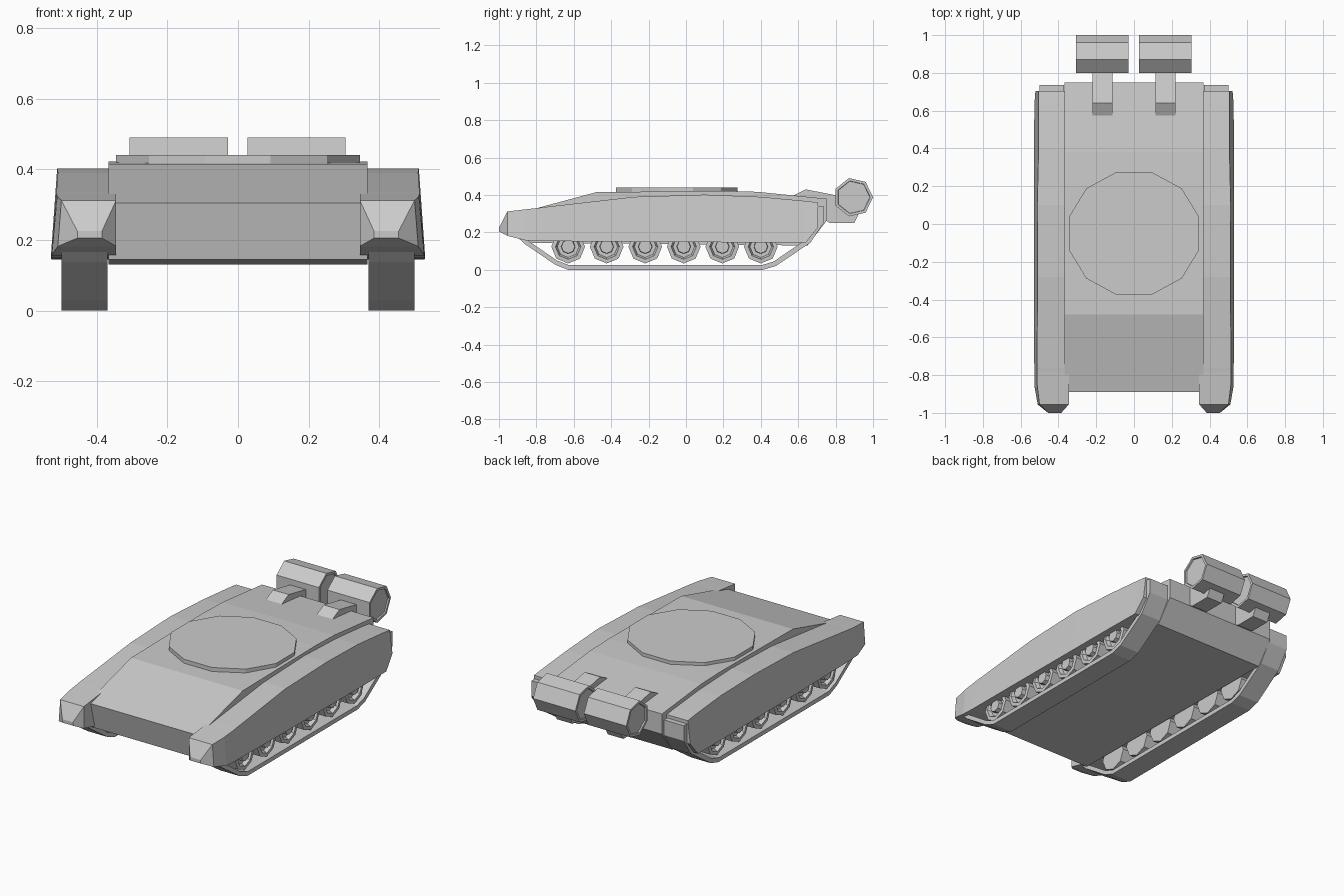
import bpy, bmesh, math

if "Cube" in bpy.data.objects:
    bpy.data.objects.remove(bpy.data.objects["Cube"])

def make(name, verts, faces):
    me = bpy.data.meshes.new(name)
    me.from_pydata(verts, [], faces)
    bm = bmesh.new()
    bm.from_mesh(me)
    bmesh.ops.recalc_face_normals(bm, faces=bm.faces)
    bm.to_mesh(me)
    bm.free()
    ob = bpy.data.objects.new(name, me)
    bpy.context.collection.objects.link(ob)
    return ob

def loft(name, rings):
    """Skin a list of equal-length point rings and cap both ends."""
    n = len(rings[0])
    verts = [p for r in rings for p in r]
    faces = [(k*n + i, k*n + (i+1) % n, (k+1)*n + (i+1) % n, (k+1)*n + i)
             for k in range(len(rings) - 1) for i in range(n)]
    faces += [tuple(range(n)), tuple(range(len(verts) - n, len(verts)))]
    return make(name, verts, faces)

def extrude_x(name, profile, x0, x1):
    return loft(name, [[(x, y, z) for y, z in profile] for x in (x0, x1)])

def lathe_x(name, steps, y, z, sides):
    """Stack polygons along x; steps are (x, radius)."""
    return loft(name, [[(x, y + r*math.cos(2*math.pi*i/sides), z + r*math.sin(2*math.pi*i/sides))
                        for i in range(sides)] for x, r in steps])

# Central hull
hull = [(-.89, .305), (-.48, .415), (.2, .422), (.38, .417), (.75, .38),
        (.75, .26), (.65, .13), (-.85, .145)]
extrude_x("hull", hull, -.367, .367)

# Twelve-sided turret ring
ring = []
for z in (.40, .44):
    ring.append([(.357*math.cos(a), -.05 + .337*math.sin(a), z)
                 for a in [math.radians(15 + 30*i) for i in range(12)]])
loft("turret_ring", ring)

# Fender sections: y, inner x, outer bottom x, outer top x, bottom z, top z
sections = [(-1.0, .385, .455, .455, .205, .225),
            (-.955, .345, .51, .50, .182, .312),
            (-.86, .345, .527, .512, .158, .323),
            (-.78, .345, .528, .514, .154, .332),
            (-.76, .36, .528, .514, .154, .335),
            (-.28, .36, .53, .51, .15, .39),
            (.1, .36, .53, .512, .148, .402),
            (.4, .36, .53, .505, .146, .39),
            (.64, .36, .527, .505, .145, .368),
            (.705, .36, .522, .505, .225, .36)]

# Ground run of the track: outer path points
path = [(-.93, .20), (-.86, .137), (-.70, .028), (-.63, .0), (.41, .0),
        (.48, .02), (.665, .145), (.735, .25), (.735, .34)]
inner = [(-.90, .21), (-.85, .16), (-.69, .05), (-.625, .025), (.405, .025),
         (.47, .045), (.645, .165), (.70, .25), (.70, .34)]

for s, side in ((-1, "left"), (1, "right")):
    loft("fender_" + side, [[(s*a, y, zb), (s*b, y, zb), (s*c, y, zt), (s*a, y, zt)]
                            for y, a, b, c, zb, zt in sections])
    loft("track_" + side, [[(s*.37, o[0], o[1]), (s*.5, o[0], o[1]),
                            (s*.5, i[0], i[1]), (s*.37, i[0], i[1])]
                           for o, i in zip(path, inner)])
    # Road wheels with dished face and hub
    for k in range(6):
        lathe_x(f"road_wheel_{side}_{k+1}",
                [(s*.375, .09), (s*.485, .09), (s*.487, .068), (s*.465, .058),
                 (s*.465, .038), (s*.49, .036)], -.63 + .206*k, .124, 8)
    # Rear fuel drum with recessed ends
    a, b = (.027, .305) if s > 0 else (-.307, -.029)
    lathe_x("fuel_drum_" + side,
            [(a + .008, .088), (a, .09), (a, .105), (b, .105), (b, .09), (b - .008, .088)],
            .895, .388, 7)
    # Drum bracket
    bracket = [(.56, .39), (.64, .43), (.82, .395), (.93, .31), (.90, .25), (.77, .25), (.72, .28)]
    c = s*.167
    extrude_x("drum_bracket_" + side, bracket, c - .052, c + .052)
